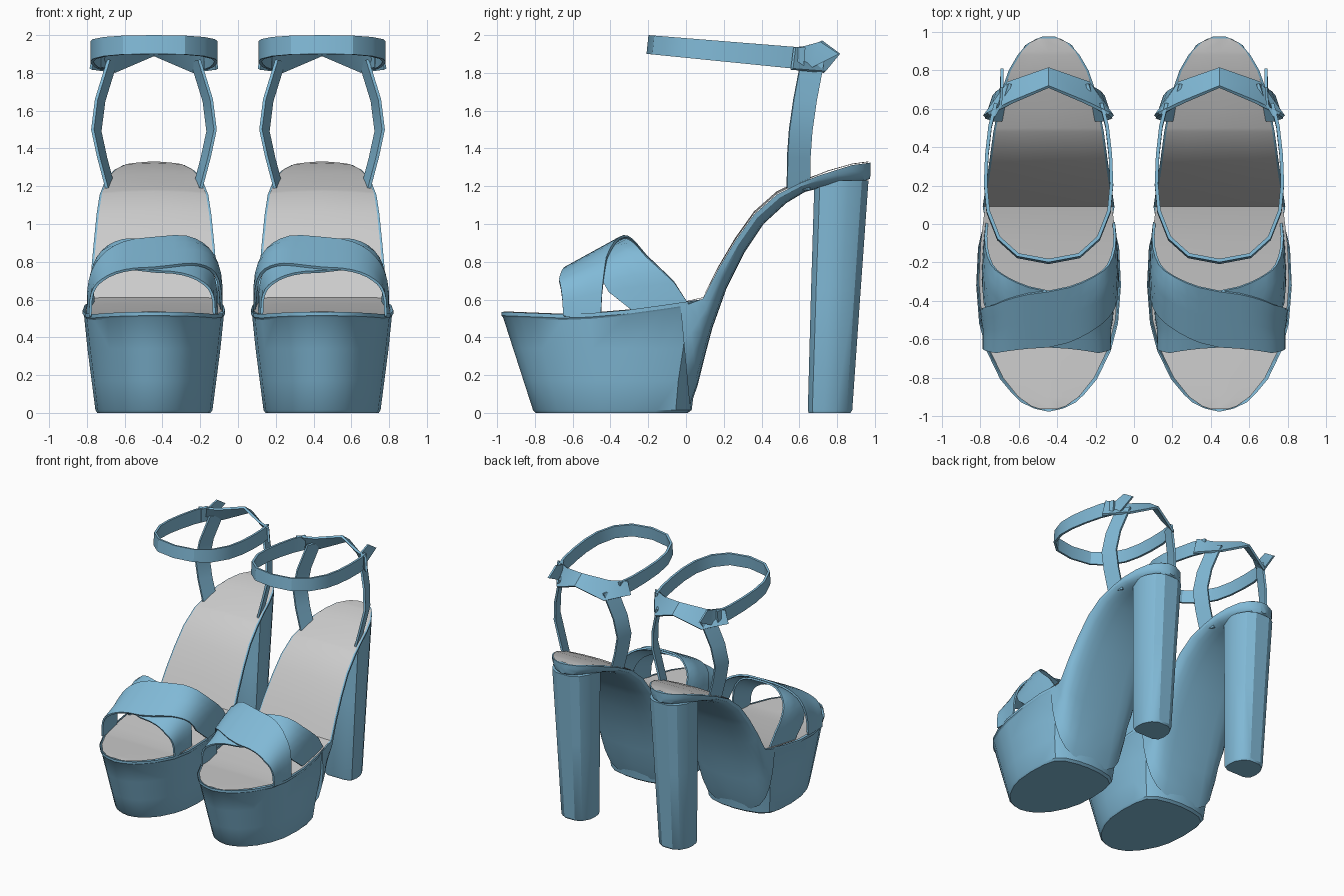
import bpy, bmesh
from math import sin, cos, pi

if "Cube" in bpy.data.objects:
    bpy.data.objects.remove(bpy.data.objects["Cube"])

CX = 0.445  # centre line of the +x shoe; everything is mirrored to -x


def material(name, col):
    m = bpy.data.materials.new(name)
    m.diffuse_color = col
    m.use_nodes = True
    m.node_tree.nodes["Principled BSDF"].inputs["Base Color"].default_value = m.diffuse_color
    return m


BLUE = material("blue_leather", (0.22, 0.49, 0.68, 1))


def lerp(table, v):
    if v <= table[0][0]:
        return table[0][1]
    for (a, p), (b, q) in zip(table, table[1:]):
        if v <= b:
            return p + (q - p) * (v - a) / (b - a)
    return table[-1][1]


# Sole half-width and upper rim height along y
WIDTH = [(-.975, .02), (-.95, .1), (-.9, .17), (-.8, .25), (-.65, .322), (-.5, .36), (-.3, .375),
         (-.1, .366), (.1, .342), (.3, .312), (.5, .285), (.7, .243), (.8, .208),
         (.9, .15), (.95, .1), (.978, .03)]
RIM = [(-.975, .535), (-.6, .52), (-.3, .545), (0, .588), (.09, .605), (.17, .76), (.26, .91),
       (.36, 1.05), (.48, 1.155), (.6, 1.215), (.75, 1.275), (.88, 1.312), (.978, 1.325)]


def loft(name, rings, closed=True, top_cap=True, mat=BLUE, thick=0):
    """Skin equal-length rings of (offset from shoe centre, y, z)."""
    bm = bmesh.new()
    vs = [[bm.verts.new((CX + x, y, z)) for x, y, z in r] for r in rings]
    n = len(rings[0])
    for a, b in zip(vs, vs[1:]):
        for i in range(n if closed else n - 1):
            j = (i + 1) % n
            bm.faces.new((a[i], a[j], b[j], b[i]))
    if closed:
        bm.faces.new(vs[0])
        if top_cap:
            bm.faces.new(vs[-1])
    bmesh.ops.recalc_face_normals(bm, faces=bm.faces)
    me = bpy.data.meshes.new(name)
    bm.to_mesh(me)
    bm.free()
    ob = bpy.data.objects.new(name, me)
    bpy.context.collection.objects.link(ob)
    if mat:
        me.materials.append(mat)
    if thick:
        s = ob.modifiers.new("thickness", 'SOLIDIFY')
        s.thickness = thick
        s.offset = 0
    ob.modifiers.new("pair", 'MIRROR').use_mirror_merge = False
    return ob


def spow(v, e):
    return (1 if v >= 0 else -1) * abs(v) ** e


# Platform: stacked outlines flaring towards the rim, open under the insole
OUTLINE = [(0, 0), (.015, .2), (.045, .38), (.085, .5), (.155, .67), (.29, .86), (.42, .96), (.6, 1),
           (.78, .975), (.9, .89), (.96, .68), (.99, .35), (1, 0)]


def outline(front, rear, w, z=None, drop=0):
    half = []
    for s, f in OUTLINE:
        y = front + (rear - front) * s
        half.append((w * f, y, min(lerp(RIM, y), .6) - drop if z is None else z))
    return half + [(-x, y, h) for x, y, h in half[-2:0:-1]]


loft("platform", [outline(-.795, .01, .3, 0), outline(-.81, .03, .31, .015),
                  outline(-.86, .05, .33, .17), outline(-.915, .085, .352, .34),
                  outline(-.968, .12, .37, None, .03), outline(-.978, .12, .377, None, .02),
                  outline(-.978, .12, .377)], top_cap=False)

# Arched shank: rounded underside between rim and lower curve
ARCH = [(-.03, .57, .02, .03), (.01, .575, .06, .14), (.05, .59, .1, .3), (.09, .605, .14, .45),
        (.17, .76, .215, .66), (.26, .91, .31, .85),
        (.36, 1.05, .41, 1.0), (.48, 1.155, .53, 1.11), (.6, 1.215, .63, 1.17),
        (.7, 1.255, .71, 1.19), (.8, 1.287, .8, 1.205), (.88, 1.312, .88, 1.215),
        (.94, 1.32, .94, 1.225), (.978, 1.325, .975, 1.24)]
rings = []
for ty, tz, by, bz in ARCH:
    w, ring = lerp(WIDTH, ty), []
    if ty < .09:
        w -= .012
    for i in range(13):
        a = pi * i / 12
        d = max(sin(a), 0) ** .8
        ring.append((w * spow(cos(a), .55) if i != 6 else 0, ty + (by - ty) * d, tz + (bz - tz) * d))
    rings.append(ring)
loft("arched_shank", rings)

# Insole: slightly crowned grey surface
CROWN = [(.09, .003), (.2, .012), (.5, .014), (.7, .004)]
rings = []
for y in sorted({y for y, _ in WIDTH + RIM if -.97 < y < .97} | {-.965, .967}):
    w = max(lerp(WIDTH, y) - .012, .02)
    z = lerp(RIM, y) + (.004 if y > .05 else 0)
    rings.append([(w * f, y, z + lerp(CROWN, y) * (1 - f * f)) for f in (-1, -.6, 0, .6, 1)])
loft("insole", rings, closed=False, mat=None)

# Block heel with a rounded back
HEEL = [(.6, 0), (.92, .1), (1, .35), (.94, .62), (.7, .86), (.35, .98)]


def heel_ring(z, yf, yr, w):
    half = [(w * x, yf + (yr - yf) * y, z) for x, y in HEEL]
    return half + [(-x, y, h) for x, y, h in half[::-1]]


loft("block_heel", [heel_ring(0, .65, .875, .13), heel_ring(.015, .645, .885, .135),
                    heel_ring(.65, .662, .93, .155), heel_ring(1.23, .68, .972, .175)])

# Crossed toe straps: outer front to inner back, and the reverse underneath
FRONT = [(0, -.65), (.25, -.67), (.5, -.64), (.75, -.52), (.95, -.41), (1, -.28)]
BACK = [(0, -.45), (.25, -.42), (.5, -.35), (.75, -.24), (.82, -.2), (.93, -.09), (1, .01)]


def toe_strap(name, side, inset):
    rings = []
    for i in range(21):
        t = i / 20
        yf, yb = lerp(FRONT, t), lerp(BACK, t)
        ring = []
        for k in range(5):
            y = yf + (yb - yf) * k / 4
            w = max(.337, lerp(WIDTH, y) - .014) - inset
            base = lerp(RIM, y) - .01
            top = min(.945, .75 + .55 * (y + .67)) - inset
            h = max(sin(pi * t), 0) ** .6
            ring.append((side * w * spow(cos(pi * t), .65), y, base + (top - base) * h))
        rings.append(ring)
    loft(name, rings, closed=False, thick=.014)


toe_strap("toe_strap_over", 1, 0)
toe_strap("toe_strap_under", -1, .018)

# Curved side straps rising from the heel seat, turned slightly inward at the back
SIDE = [(.25, .535, 1.19), (.295, .537, 1.36), (.325, .547, 1.5), (.305, .57, 1.66), (.24, .61, 1.87)]
for s, name in ((1, "outer_side_strap"), (-1, "inner_side_strap")):
    loft(name, [[(s * x, y, z), (s * (x - .04), y + .12, z - .01)] for x, y, z in SIDE],
         closed=False, thick=.016)

# Ankle strap: sloping band around the front
HALF = [(.275, .62), (.305, .5), (.322, .35), (.328, .2), (.315, .06), (.26, -.08), (.16, -.17), (0, -.2)]
path = HALF + [(-x, y) for x, y in HALF[-2::-1]]
loft("ankle_strap", [[(x, y, 1.82 + (.6 - y) * .1), (x, y + .01, 1.935 + (.6 - y) * .08)]
                     for x, y in path], closed=False, thick=.018)

# Back band: angular piece whose top leans in, peaking behind the ankle
BAND = [(.315, .335, .56, 1.82, .575, 1.935), (.19, .21, .735, 1.805, .635, 1.93),
        (0, 0, .81, 1.895, .715, 1.965)]
BAND += [(-a, -b, *rest) for a, b, *rest in BAND[1::-1]]
loft("back_band", [[(b, y0, z0), (a, y1, z1)] for a, b, y0, z0, y1, z1 in BAND],
     closed=False, thick=.018)

# Loose strap end on the outer side
loft("strap_end", [[(.285, .56, 1.83), (.285, .56, 1.935)], [(.25, .65, 1.82), (.25, .62, 1.94)],
                   [(.243, .81, 1.9), (.243, .71, 1.965)]], closed=False, thick=.014)

# Apply modifiers, then smooth curved areas and keep edges crisp
bpy.ops.object.select_all(action='SELECT')
bpy.context.view_layer.objects.active = bpy.context.selected_objects[0]
bpy.ops.object.convert(target='MESH')
bpy.ops.object.shade_smooth_by_angle(angle=0.5)
